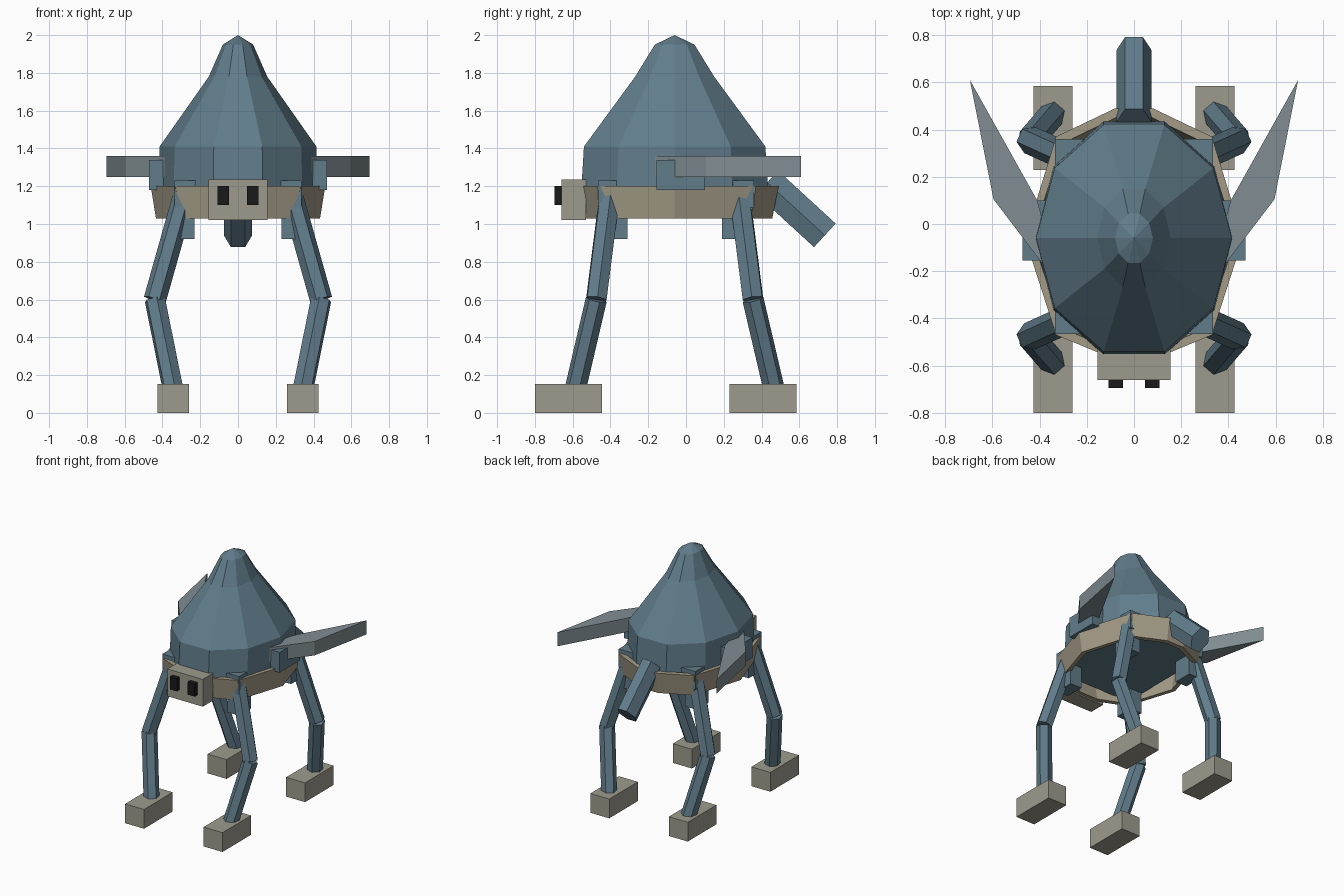
import bpy, bmesh, math
from mathutils import Vector, Matrix

if "Cube" in bpy.data.objects:
    bpy.data.objects.remove(bpy.data.objects["Cube"])


def material(name, rgb):
    m = bpy.data.materials.new(name)
    m.diffuse_color = (*rgb, 1)
    m.use_nodes = True
    m.node_tree.nodes["Principled BSDF"].inputs["Base Color"].default_value = m.diffuse_color
    return m


BLUE = material("blue_grey", (0.12, 0.205, 0.26))
STONE = material("stone", (0.34, 0.33, 0.27))
TAN = material("tan", (0.37, 0.33, 0.24))
WING = material("pale_grey", (0.22, 0.27, 0.29))
BLACK = material("black", (0.01, 0.01, 0.01))


def finish(name, bm, mat):
    bmesh.ops.recalc_face_normals(bm, faces=bm.faces)
    me = bpy.data.meshes.new(name)
    bm.to_mesh(me)
    bm.free()
    me.materials.append(mat)
    ob = bpy.data.objects.new(name, me)
    bpy.context.collection.objects.link(ob)
    return ob


def box(name, x, y, z, mat):
    bm = bmesh.new()
    lo, hi = Vector((x[0], y[0], z[0])), Vector((x[1], y[1], z[1]))
    m = Matrix.Translation((lo + hi) / 2) @ Matrix.Diagonal((*(hi - lo), 1))
    bmesh.ops.create_cube(bm, size=1, matrix=m)
    return finish(name, bm, mat)


def hex_bar(name, a, b, rx, ry, mat):
    """Six-sided bar between two points."""
    a, b = Vector(a), Vector(b)
    d = b - a
    bm = bmesh.new()
    rot = d.to_track_quat('Z', 'Y').to_matrix().to_4x4()
    m = (Matrix.Translation((a + b) / 2) @ rot @ Matrix.Diagonal((rx, ry, 1, 1))
         @ Matrix.Rotation(math.pi / 6, 4, 'Z') @ Matrix.Rotation(math.pi / 6, 4, 'Z')
         @ Matrix.Rotation(math.pi / 6, 4, 'Z'))
    bmesh.ops.create_cone(bm, cap_ends=True, segments=6, radius1=1, radius2=1,
                          depth=d.length, matrix=m)
    return finish(name, bm, mat)


def bridge(bm, r0, r1):
    n = len(r0)
    for i in range(n):
        j = (i + 1) % n
        bm.faces.new((r0[i], r0[j], r1[j], r1[i]))


# ten-sided oval shell, profile of (rx, ry, z)
bm = bmesh.new()
CY = -0.06
rings = []
for rx, ry, z in [(0.42, 0.52, 1.18), (0.415, 0.505, 1.41), (0.155, 0.22, 1.78), (0.08, 0.11, 1.95)]:
    rings.append([bm.verts.new((rx * math.cos(t), CY + ry * math.sin(t), z))
                  for t in (math.tau * i / 10 for i in range(10))])
for r0, r1 in zip(rings, rings[1:]):
    bridge(bm, r0, r1)
bm.faces.new(rings[0])
tip = bm.verts.new((0, CY, 2.0))
for i in range(10):
    bm.faces.new((rings[-1][i], rings[-1][(i + 1) % 10], tip))
finish("shell", bm, BLUE)

# angled open belt around the shell rim
half = [(0.08, 0.49), (0.33, 0.37), (0.462, -0.06), (0.33, -0.47), (0.09, -0.57)]
outline = half + [(-x, y) for x, y in reversed(half)]
bm = bmesh.new()
loops = []
for scale, z in [(1, 1.2), (0.94, 1.03), (0.87, 1.03), (0.93, 1.2)]:
    loops.append([bm.verts.new((x * scale, CY + (y - CY) * scale, z)) for x, y in outline])
for i in range(4):
    bridge(bm, loops[i], loops[(i + 1) % 4])
finish("shell_belt", bm, TAN)

# inner body, head and eyes
box("body", (-0.335, 0.335), (-0.465, 0.36), (1.085, 1.23), BLUE)
box("head", (-0.155, 0.155), (-0.66, -0.53), (1.02, 1.235), STONE)

# tail
hex_bar("tail", (0, 0.43, 1.22), (0, 0.735, 0.94), 0.075, 0.098, BLUE)

for side, s in (("right", 1), ("left", -1)):
    def sx(a, b):
        return tuple(sorted((a * s, b * s)))

    box(f"eye_{side}", sx(0.047, 0.108), (-0.695, -0.655), (1.1, 1.2), BLACK)
    box(f"wing_mount_{side}", sx(0.36, 0.472), (-0.155, 0.1), (1.18, 1.34), BLUE)

    # flat wing swept backwards
    bm = bmesh.new()
    pts = [(0.39, -0.165), (0.595, 0.105), (0.695, 0.61), (0.41, 0.1), (0.36, -0.08)]
    face = bm.faces.new([bm.verts.new((x * s, y, 1.25)) for x, y in pts])
    up = bmesh.ops.extrude_face_region(bm, geom=[face])
    bmesh.ops.translate(bm, vec=(0, 0, 0.11),
                        verts=[v for v in up["geom"] if isinstance(v, bmesh.types.BMVert)])
    if len(bm.faces) == 6:
        bm.faces.new([v for v in bm.verts if v.co.z < 1.3])
    finish(f"wing_{side}", bm, WING)

    # legs: d = -1 front, +1 back, placed around the shell centre
    for end, d, foot_y in (("front", -1, -0.622), ("back", 1, 0.407)):
        hip = (0.285 * s, CY + 0.345 * d, 1.15)
        knee = (0.44 * s, CY + 0.415 * d, 0.6)
        ankle = (0.345 * s, CY + 0.525 * d, 0.13)
        tag = f"{end}_{side}"
        hex_bar(f"upper_leg_{tag}", hip, knee, 0.06, 0.06, BLUE)
        hex_bar(f"lower_leg_{tag}", knee, ankle, 0.057, 0.057, BLUE)
        hy = tuple(sorted((CY + 0.25 * d, CY + 0.40 * d)))
        box(f"hip_{tag}", sx(0.23, 0.33), hy, (0.92, 1.1), BLUE)
        box(f"foot_{tag}", sx(0.26, 0.425), (foot_y - 0.178, foot_y + 0.178), (0, 0.152), STONE)
